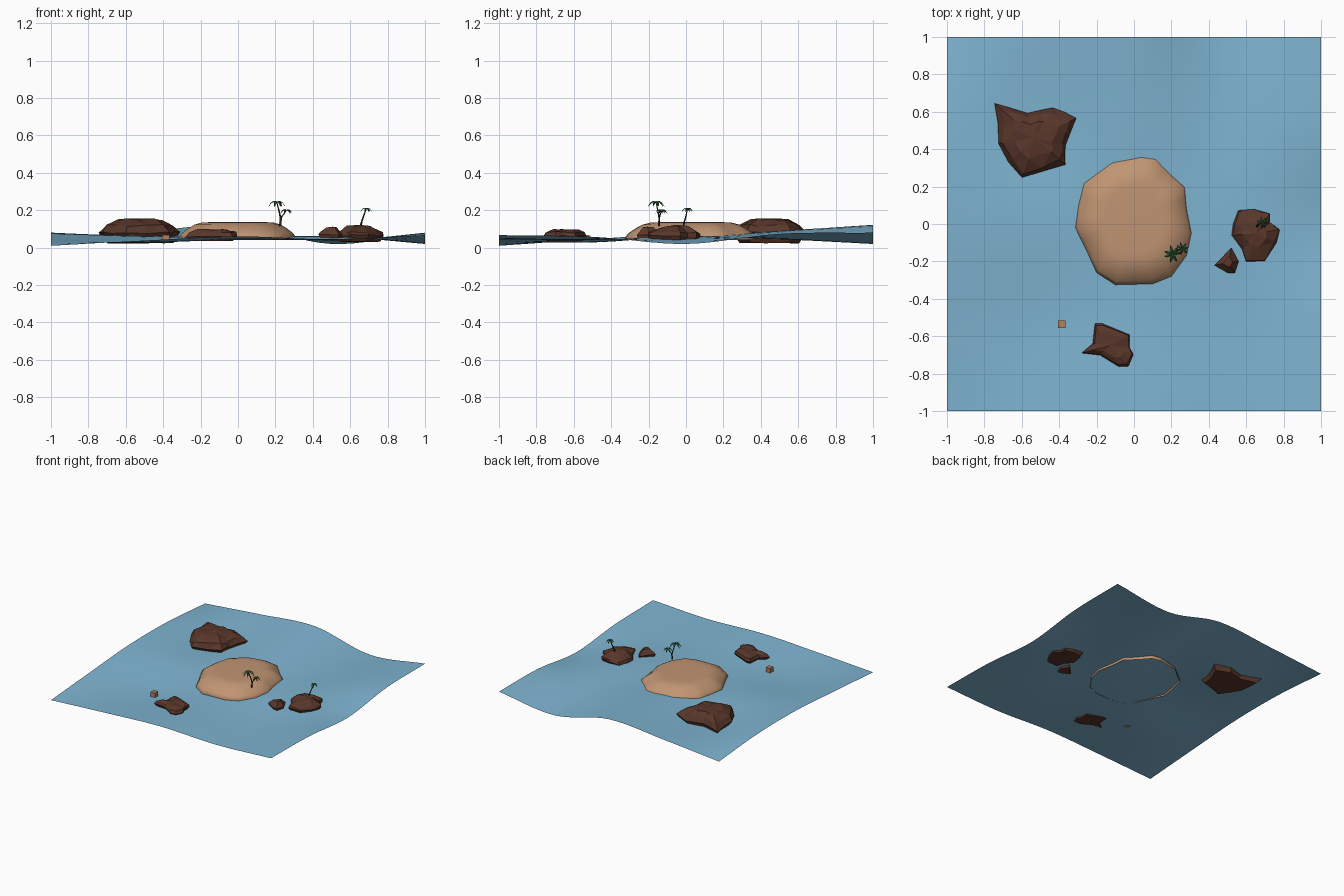
import bpy, bmesh, math, random
from mathutils import Vector

if "Cube" in bpy.data.objects:
    bpy.data.objects.remove(bpy.data.objects["Cube"])

random.seed(4)


def material(name, rgb):
    m = bpy.data.materials.new(name)
    m.diffuse_color = (*rgb, 1)
    m.use_nodes = True
    m.node_tree.nodes["Principled BSDF"].inputs["Base Color"].default_value = m.diffuse_color
    return m


WATER = material("water", (0.21, 0.46, 0.64))
SAND = material("sand", (0.53, 0.30, 0.17))
ROCK = material("rock", (0.10, 0.037, 0.023))
BARK = material("bark", (0.05, 0.03, 0.02))
LEAF = material("leaf", (0.03, 0.13, 0.05))
CRATE = material("crate", (0.45, 0.22, 0.11))


def finish(name, bm, mat, smooth=False):
    bmesh.ops.recalc_face_normals(bm, faces=bm.faces)
    me = bpy.data.meshes.new(name)
    bm.to_mesh(me)
    bm.free()
    me.materials.append(mat)
    for p in me.polygons:
        p.use_smooth = smooth
    ob = bpy.data.objects.new(name, me)
    bpy.context.collection.objects.link(ob)
    return ob


# Wave heights on a 5 x 5 lattice (rows run from front to back)
WAVES = [[.010, .038, .060, .045, .067],
         [.045, .028, .043, .042, .058],
         [.077, .062, .055, .060, .020],
         [.076, .050, .090, .045, .074],
         [.040, .085, .120, .020, .080]]


def spline(v, t):
    i = min(int(t), 3)
    f = t - i
    b, c = v[i], v[i + 1]
    a = v[i - 1] if i else 2 * b - c
    d = v[i + 2] if i < 3 else 2 * c - b
    return b + .5 * f * (c - a + f * (2*a - 5*b + 4*c - d + f * (3*(b - c) + d - a)))


def wave(x, y):
    z = spline([spline(row, (x + 1) * 2) for row in WAVES], (y + 1) * 2)
    return max(z, 0.003)


# Water sheet
bm = bmesh.new()
bmesh.ops.create_grid(bm, x_segments=32, y_segments=32, size=1)
for v in bm.verts:
    v.co.z = wave(v.co.x, v.co.y)
water = finish("water_surface", bm, WATER, True)
for p in water.data.polygons:
    if p.normal.z < 0:
        p.flip()


def mound(name, outline, rings, mat, cap_top, centre, jitter=0, bottom=True,
          smooth=False, split=1):
    """Stack scaled copies of an outline; rings are (scale, z)."""
    pts = []
    for i, p in enumerate(outline):
        a, b = Vector(p), Vector(outline[(i + 1) % len(outline)])
        pts += [a.lerp(b, k / split) for k in range(split)]
    c = Vector(centre)
    bm = bmesh.new()
    loops = []
    for k, (s, z) in enumerate(rings):
        j = jitter if k else jitter * .3
        loop = []
        for p in pts:
            q = c + (p - c) * (s + random.uniform(-j, j) * 4)
            loop.append(bm.verts.new((q.x, q.y, z + random.uniform(-j, j) * .45)))
        loops.append(loop)
    n = len(pts)
    for lo, hi in zip(loops, loops[1:]):
        for i in range(n):
            bm.faces.new((lo[i], lo[(i + 1) % n], hi[(i + 1) % n], hi[i]))
    tip = bm.verts.new((c.x, c.y, cap_top))
    for i in range(n):
        bm.faces.new((loops[-1][i], loops[-1][(i + 1) % n], tip))
    if bottom:
        bm.faces.new(loops[0][::-1])
    if not smooth:
        bmesh.ops.triangulate(bm, faces=[f for f in bm.faces if len(f.verts) == 4])
    return finish(name, bm, mat, smooth)


# Sand island, an open-bottomed shell
shore = [(.04, .375), (.12, .36), (.2, .27), (.275, .2), (.285, .08), (.31, -.05),
         (.28, -.17), (.2, -.28), (.1, -.32), (-.1, -.325), (-.2, -.26),
         (-.25, -.15), (-.315, -.02), (-.3, .1), (-.27, .22), (-.12, .34)]
mound("sand_island", shore,
      [(.99, .042), (1, .055), (.95, .078), (.84, .104), (.74, .123), (.62, .134), (.5, .136)],
      SAND, .136, (0, .03), bottom=False, smooth=True, split=2)

# Rocks
mound("large_rock", [(-.74, .64), (-.57, .595), (-.43, .63), (-.30, .57), (-.36, .42),
                     (-.37, .32), (-.6, .245), (-.73, .43)],
      [(.8, .025), (1, .08), (.85, .118), (.55, .15)], ROCK, .157, (-.53, .46), .013, split=2)
mound("palm_rock", [(.56, .07), (.64, .08), (.73, .06), (.73, .01), (.78, -.03), (.76, -.1),
                    (.7, -.2), (.6, -.2), (.58, -.13), (.52, -.06), (.53, 0)],
      [(.85, .032), (1, .065), (.93, .082), (.5, .112)], ROCK, .122, (.65, -.05), .013)
mound("front_rock", [(-.21, -.53), (-.17, -.53), (-.02, -.59), (-.02, -.66), (0, -.7),
                     (-.03, -.76), (-.08, -.765), (-.18, -.7), (-.28, -.69), (-.22, -.64)],
      [(.8, .036), (1, .06), (.9, .082), (.6, .095)], ROCK, .098, (-.13, -.65), .011)
mound("small_rock", [(.52, -.13), (.56, -.2), (.54, -.265), (.5, -.26), (.43, -.22), (.47, -.18)],
      [(.8, .04), (1, .068), (.85, .082), (.4, .106)], ROCK, .112, (.505, -.205), .01)

# Floating crate
bm = bmesh.new()
bmesh.ops.create_cube(bm, size=.04)
for v in bm.verts:
    v.co += Vector((-.385, -.535, .047))
finish("floating_crate", bm, CRATE)


def palm(name, path, reach, leaves=7):
    # Tapered trunk along the path
    bm = bmesh.new()
    loops = []
    for k, p in enumerate(path):
        r = .006 - .003 * k / (len(path) - 1)
        loops.append([bm.verts.new(Vector(p) + Vector((r * math.cos(a), r * math.sin(a), 0)))
                      for a in [i * math.tau / 6 for i in range(6)]])
    for lo, hi in zip(loops, loops[1:]):
        for i in range(6):
            bm.faces.new((lo[i], lo[(i + 1) % 6], hi[(i + 1) % 6], hi[i]))
    bm.faces.new(loops[-1])
    finish(name + "_trunk", bm, BARK)
    # Drooping, folded fronds
    bm = bmesh.new()
    top = Vector(path[-1])
    for i in range(leaves):
        a = i * math.tau / leaves + random.uniform(-.2, .2)
        d = Vector((math.cos(a), math.sin(a), 0))
        s = Vector((-d.y, d.x, 0))
        rows = []
        for t, w, h in [(0, .05, 0), (.35, .17, .16), (.7, .14, -.05), (1, .02, -.5)]:
            m = top + d * reach * t + Vector((0, 0, h * reach))
            drop = Vector((0, 0, -w * reach * .6))
            rows.append([bm.verts.new(q) for q in
                         (m + s * w * reach + drop, m, m - s * w * reach + drop)])
        for r, q in zip(rows, rows[1:]):
            for k in range(2):
                bm.faces.new((r[k], r[k + 1], q[k + 1], q[k]))
    finish(name + "_fronds", bm, LEAF)


# Palms
palm("tall_palm", [(.225, -.145, .115), (.228, -.143, .155), (.22, -.15, .195), (.207, -.16, .243)], .047)
palm("leaning_palm", [(.226, -.144, .135), (.232, -.142, .165), (.247, -.136, .182), (.258, -.132, .2)], .035)
palm("rock_palm", [(.655, -.015, .105), (.66, -.01, .135), (.672, 0, .17), (.685, .008, .208)], .032)
